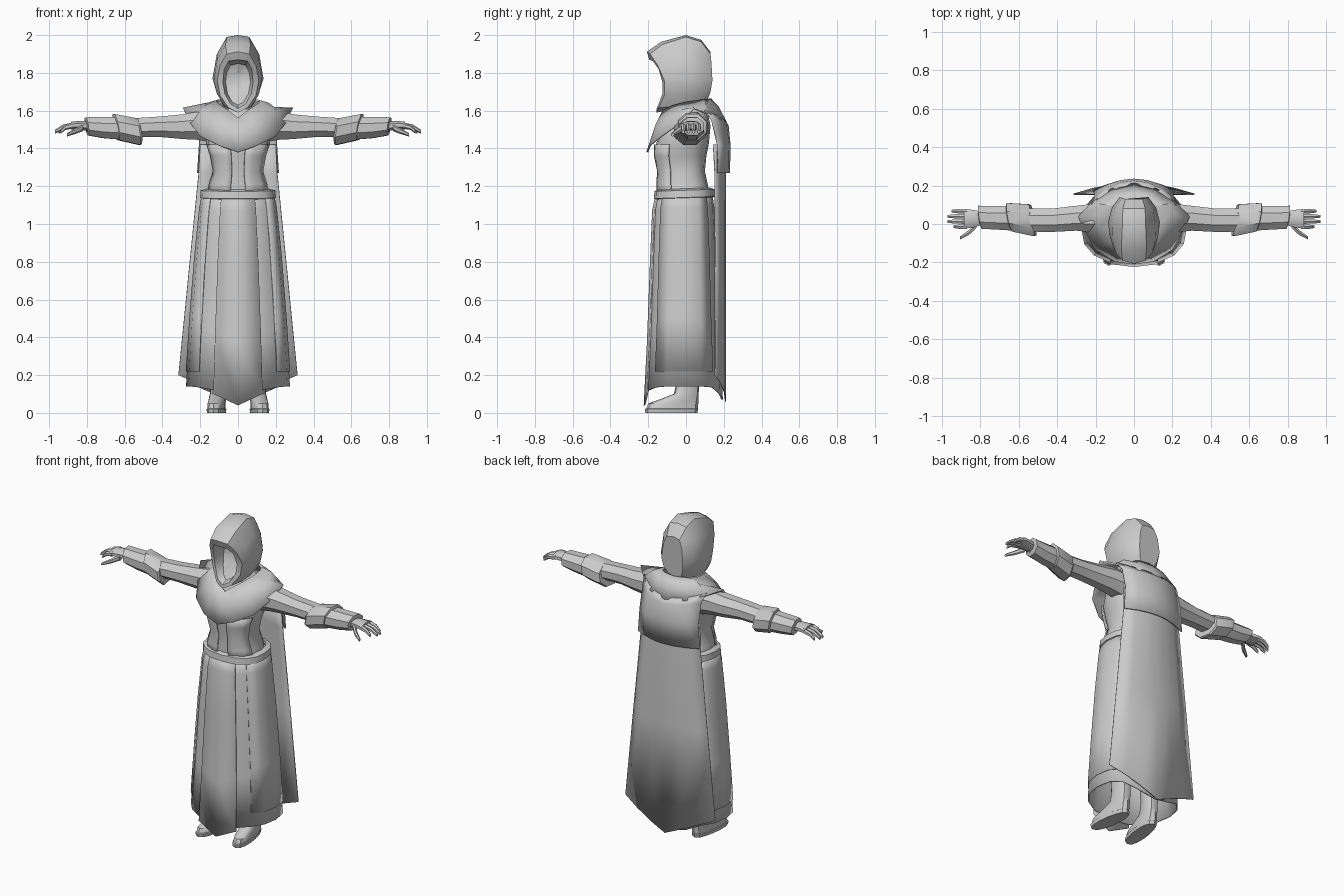
import bpy, bmesh, math

cloth = bpy.data.materials.new("pale_grey")
cloth.diffuse_color = (0.6, 0.6, 0.6, 1)


def grid(name, rows, close=True, caps=(False, False), solid=0.0, angle=35):
    """Skin a list of equally long point rows."""
    bm = bmesh.new()
    vs = [[bm.verts.new(p) for p in r] for r in rows]
    n = len(rows[0])
    for a, b in zip(vs, vs[1:]):
        for i in range(n if close else n - 1):
            j = (i + 1) % n
            bm.faces.new((a[i], a[j], b[j], b[i]))
    if caps[0]:
        bm.faces.new(vs[0])
    if caps[1]:
        bm.faces.new(vs[-1])
    bmesh.ops.recalc_face_normals(bm, faces=bm.faces[:])
    me = bpy.data.meshes.new(name)
    bm.to_mesh(me)
    bm.free()
    ob = bpy.data.objects.new(name, me)
    bpy.context.collection.objects.link(ob)
    me.materials.append(cloth)
    if solid:
        m = ob.modifiers.new("thickness", 'SOLIDIFY')
        m.thickness, m.offset = solid, 0
    bpy.ops.object.select_all(action='DESELECT')
    ob.select_set(True)
    bpy.context.view_layer.objects.active = ob
    bpy.ops.object.shade_smooth_by_angle(angle=math.radians(angle))
    return ob


def sym(half):
    """Close a half loop that starts and ends on the centre plane."""
    return list(half) + [(-x, y, z) for x, y, z in half[-2:0:-1]]


def power(v, p):
    return math.copysign(abs(v) ** p, v)


def section(k, hw, yf, yb, p=0.8):
    """Point k of 16 on a rounded body section, 0 at the front, 8 at the back."""
    t = k * math.pi / 8
    return (hw * power(math.sin(t), p),
            (yf + yb) / 2 - (yb - yf) / 2 * power(math.cos(t), p))


def body(rows, p=0.8):
    return [[(*section(k, hw, yf, yb, p), z) for k in range(16)] for z, hw, yf, yb in rows]


# --- skirt with overlaid panels
def skirt_point(k, f, hem, grow=0.0):
    keys = [(1.16, .18, -.15, .135), (1.08, .197, -.168, .148), (.8, .225, -.18, .16),
            (.45, .252, -.192, .172), (.0, .28, -.215, .195)]
    z = 1.16 + (hem - 1.16) * f
    for a, b in zip(keys, keys[1:]):
        if z >= b[0] - 1e-6:
            w = (a[0] - z) / (a[0] - b[0])
            hw, yf, yb = (a[i] + (b[i] - a[i]) * w for i in (1, 2, 3))
            break
    return (*section(k, hw + grow, yf - grow, yb + grow), z)


STEPS = (0, .08, .35, .7, 1)
HEM = {0: .11, 1: .12, 2: .135, 3: .14, 4: .14, 5: .14, 6: .135, 7: .1, 8: .07}
grid("skirt", [[skirt_point(k, f, HEM[min(k, 16 - k)]) for k in range(16)] for f in STEPS], solid=.008)
grid("front_panel", [[skirt_point(k, f, .1 if k else .04, .007) for k in (-1, 0, 1)] for f in STEPS],
     False, solid=.008)
for side, ks in (("right", (2, 3, 4, 5, 6)), ("left", (14, 13, 12, 11, 10))):
    grid(side + "_skirt_panel", [[skirt_point(k, f, .22, .006) for k in ks] for f in STEPS],
         False, solid=.008)

# --- torso, vest edges, belt
TORSO = [(1.15, .165, -.145, .125), (1.21, .155, -.148, .115), (1.28, .132, -.143, .1),
         (1.36, .148, -.16, .108), (1.42, .168, -.16, .12), (1.52, .17, -.12, .13), (1.61, .09, -.07, .11)]
grid("torso", body(TORSO), caps=(True, True))
for s, side in ((1, "right"), (-1, "left")):
    rows = []
    for z, hw, yf, yb in TORSO[:5]:
        pts = [section(k, hw + .007, yf - .007, yb + .007) for k in (.4, 1, 2, 3)]
        rows.append([(s * x, y, z) for x, y in pts])
    grid(side + "_vest_front", rows, False, solid=.008)
belt = body([(1.135, .188, -.16, .145), (1.14, .201, -.17, .152), (1.178, .197, -.167, .15), (1.187, .165, -.148, .13)])
grid("belt", [[(x, y, z + .035 * (y + .02)) for x, y, z in r] for r in belt])

# --- mantle over the shoulders
neck = [(0, -.13, 1.56), (.05, -.12, 1.6), (.09, -.07, 1.625), (.11, -.01, 1.64),
        (.115, .05, 1.65), (.1, .09, 1.655), (.06, .12, 1.66), (0, .13, 1.66)]
edge = [(0, -.205, 1.38), (.1, -.192, 1.415), (.2, -.13, 1.465), (.25, -.04, 1.53),
        (.29, .04, 1.612), (.22, .11, 1.585), (.12, .18, 1.55), (0, .21, 1.54)]
mid = [tuple((a + b) / 2 + d for a, b, d in zip(p, q, (0, 0, .018))) for p, q in zip(neck, edge)]
mid[4] = (.19, .045, 1.615)
grid("mantle", [sym(neck), sym(mid), sym(edge)], solid=.01)

# --- cape: long lower sheet and upper yoke
F = (-1, -.68, -.34, 0, .34, .68, 1)
rows = []
for z, hw, yc, drop in ((1.42, .2, .2, 0), (1.27, .208, .208, 0), (.75, .26, .21, 0), (.2, .315, .21, .14)):
    rows.append([(f * hw, yc - .055 * f * f, z - drop * (1 - abs(f))) for f in F])
grid("cape", rows, False, solid=.006, angle=20)
rows = []
for z, hw, yc, bend, lift in ((1.27, .215, .229, .06, 0), (1.42, .205, .232, .065, 0),
                              (1.52, .205, .222, .085, .03), (1.555, .22, .2, .1, .045)):
    rows.append([(f * hw, yc - bend * f * f, z + lift * f * f) for f in F])
grid("cape_yoke", rows, False, solid=.008)

# --- hood: hollow face, rim, then crown to the back
RINGS = [
    [(0, -.07, 1.85), (.04, -.06, 1.84), (.06, -.05, 1.8), (.066, -.05, 1.75), (.055, -.07, 1.69), (.03, -.1, 1.645), (0, -.12, 1.63)],
    [(0, -.195, 1.87), (.05, -.175, 1.862), (.073, -.145, 1.82), (.08, -.125, 1.75), (.07, -.125, 1.69), (.04, -.145, 1.635), (0, -.155, 1.612)],
    [(0, -.207, 1.912), (.06, -.19, 1.9), (.095, -.15, 1.84), (.11, -.115, 1.76), (.095, -.115, 1.68), (.05, -.145, 1.615), (0, -.155, 1.59)],
    [(0, -.13, 1.965), (.066, -.125, 1.95), (.11, -.09, 1.87), (.127, -.06, 1.77), (.112, -.06, 1.69), (.07, -.09, 1.62), (0, -.11, 1.6)],
    [(0, 0, 2.0), (.06, 0, 1.99), (.112, 0, 1.9), (.135, .01, 1.77), (.11, .01, 1.69), (.08, .01, 1.63), (0, .01, 1.62)],
    [(0, .08, 1.975), (.058, .08, 1.965), (.1, .08, 1.89), (.115, .085, 1.77), (.1, .08, 1.69), (.075, .08, 1.65), (0, .08, 1.64)],
    [(0, .13, 1.91), (.045, .13, 1.9), (.065, .135, 1.85), (.075, .14, 1.76), (.065, .13, 1.7), (.045, .115, 1.66), (0, .115, 1.65)],
]
for r in RINGS[:1]:
    centre = [(0, -.03, 1.76)] * 12
    inner = [tuple(c + (a - c) * .4 for a, c in zip(p, q)) for p, q in zip(sym(r), centre)]
grid("hood", [inner] + [sym(r) for r in RINGS], caps=(True, True))


# --- arms, bracers, hands
def tube(name, s, rings, n=8, shear=0.0, angle=35):
    """Closed tube along x from rings (x, y, z, ry, rz)."""
    rows = []
    for x, y, z, ry, rz in rings:
        ring = []
        for i in range(n):
            t = 2 * math.pi * (i + .5) / n
            c, d = math.cos(t), math.sin(t)
            ring.append((s * (x + shear * (ry * c + rz * d)), y + ry * c, z + rz * d))
        rows.append(ring)
    return grid(name, rows, caps=(True, True), angle=angle)


for s, side in ((1, "right"), (-1, "left")):
    tube(side + "_arm", s, [(.13, .03, 1.51, .09, .085), (.22, .03, 1.52, .08, .08), (.3, .03, 1.515, .07, .07),
                            (.42, .02, 1.515, .066, .058), (.54, .02, 1.51, .065, .055), (.8, .03, 1.515, .04, .03)])
    tube(side + "_elbow_guard", s, [(.525, .02, 1.49, .083, .072), (.535, .02, 1.49, .09, .077),
                                    (.645, .035, 1.513, .08, .075), (.65, .035, 1.513, .07, .065)], shear=.18)
    tube(side + "_forearm_guard", s, [(.63, .03, 1.507, .07, .065), (.72, .032, 1.51, .066, .06),
                                      (.8, .035, 1.517, .065, .052), (.805, .035, 1.517, .045, .035)], shear=.15)
    tube(side + "_palm", s, [(.78, .03, 1.515, .034, .026), (.83, .028, 1.522, .048, .026), (.885, .027, 1.522, .056, .022)])
    for i in range(4):
        y = -.014 + .027 * i
        L = (.055, .085, .085, .065)[i]
        tube("%s_finger_%d" % (side, i + 1), s, [(.87, y, 1.522, .014, .016), (.885 + L * .5, y, 1.512, .013, .014),
                                                 (.885 + L, y, 1.488, .008, .01)], n=6)
    tube(side + "_thumb", s, [(.82, -.005, 1.51, .018, .018), (.86, -.045, 1.492, .015, .015),
                              (.905, -.072, 1.472, .009, .009)], n=6)


# --- boots
def boot_ring(s, z, hw, yf, yb, n=14):
    ring = []
    for i in range(n):
        t = 2 * math.pi * i / n
        y = (yf + yb) / 2 - (yb - yf) / 2 * math.cos(t)
        ring.append((s * (.105 - .12 * min(y, .02) + hw * power(math.sin(t), .75)), y, z))
    return ring


for s, side in ((1, "right"), (-1, "left")):
    grid(side + "_sole", [boot_ring(s, z, w, f, b) for z, w, f, b in
                          ((0, .047, -.215, .06), (.02, .05, -.218, .065), (.024, .044, -.21, .062))], caps=(True, True))
    grid(side + "_boot", [boot_ring(s, z, w, f, b) for z, w, f, b in
                          ((.02, .046, -.212, .063), (.05, .045, -.2, .065), (.075, .044, -.13, .066),
                           (.1, .043, -.065, .067), (.16, .043, -.05, .07), (.4, .055, -.06, .07))], caps=(True, True))
